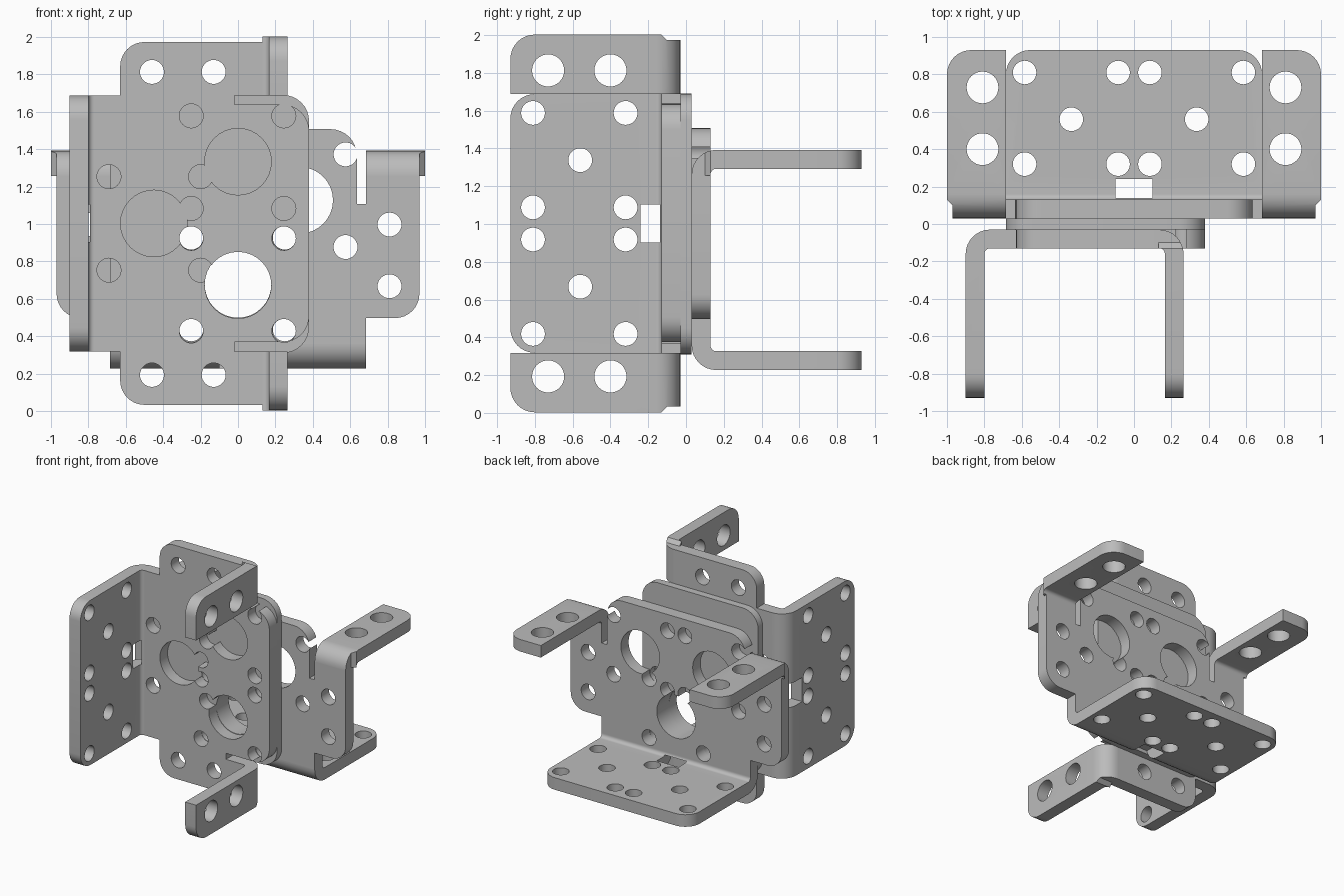
import bpy, bmesh, math
from mathutils import Matrix, Vector

old = bpy.data.objects.get("Cube")
if old:
    bpy.data.objects.remove(old, do_unlink=True)

# Single flat colour
steel = bpy.data.materials.new("plain grey metal")
steel.use_nodes = True
GREY = (0.5, 0.5, 0.5, 1)
steel.diffuse_color = GREY
steel.node_tree.nodes["Principled BSDF"].inputs["Base Color"].default_value = GREY


def rounded(corners, steps=8):
    """Outline from (a, b) or (a, b, radius) corners; rounded ones are right angles."""
    out = []
    for i, c in enumerate(corners):
        p = Vector(c[:2])
        if len(c) == 2:
            out.append(p)
            continue
        r = c[2]
        d1 = (Vector(corners[i - 1][:2]) - p).normalized()
        d2 = (Vector(corners[(i + 1) % len(corners)][:2]) - p).normalized()
        centre = p + r * (d1 + d2)
        for k in range(steps + 1):
            t = k / steps * math.pi / 2
            out.append(centre - r * (d2 * math.cos(t) + d1 * math.sin(t)))
    return out


def circle(a, b, r, n=32):
    return [Vector((a + r * math.cos(2 * math.pi * k / n),
                    b + r * math.sin(2 * math.pi * k / n))) for k in range(n)]


# Local frame: u runs away from the flange, v across, w out of the plate
PLACE = {"u": lambda a, b, h: (h, a, b),
         "v": lambda a, b, h: (a, h, b),
         "w": lambda a, b, h: (a, b, h)}


def prism(name, outlines, axis, lo, hi):
    bm = bmesh.new()
    for pts in outlines:
        low = [bm.verts.new(PLACE[axis](p[0], p[1], lo)) for p in pts]
        top = [bm.verts.new(PLACE[axis](p[0], p[1], hi)) for p in pts]
        bm.faces.new(low)
        bm.faces.new(top)
        for i in range(len(pts)):
            j = (i + 1) % len(pts)
            bm.faces.new((low[i], low[j], top[j], top[i]))
    bmesh.ops.recalc_face_normals(bm, faces=bm.faces)
    me = bpy.data.meshes.new(name)
    bm.to_mesh(me)
    bm.free()
    me.materials.append(steel)
    ob = bpy.data.objects.new(name, me)
    bpy.context.collection.objects.link(ob)
    return ob


def carve(ob, *steps):
    """Apply boolean steps (operation, helper), then drop the helpers."""
    for operation, helper in steps:
        helper.hide_render = True
        mod = ob.modifiers.new("cut", 'BOOLEAN')
        mod.operation = operation
        mod.solver = 'EXACT'
        mod.object = helper
    bpy.context.view_layer.update()
    graph = bpy.context.evaluated_depsgraph_get()
    me = bpy.data.meshes.new_from_object(ob.evaluated_get(graph))
    ob.modifiers.clear()
    ob.data = me
    for _, helper in steps:
        bpy.data.objects.remove(helper, do_unlink=True)
    return ob


def both(points):
    return [(a, s * b) for a, b in points for s in (1, -1)]


T, DEPTH, HALF = 0.1, 0.9, 0.685     # sheet thickness, flange depth, half width
SMALL, MEDIUM, LARGE = 0.063, 0.085, 0.178
BEND = 0.135
TAB_U = 1.165                        # outer face of the tabs

# Plate with side ears, relief slits and holes
side = [(BEND, HALF), (0.27, HALF), (0.27, 0.97, 0.13), (TAB_U - BEND, 0.97),
        (TAB_U - BEND, HALF), (0.88, HALF), (0.88, 0.635), (1.28, 0.635, 0.14)]
mirrored = [(c[0], -c[1], *c[2:]) for c in reversed(side)]
plate = prism("bracket_plate", [rounded(side + mirrored)], "w", 0, T)
small_holes = both([(0.65, 0.575), (1.145, 0.575), (0.21, 0.25), (0.7, 0.25),
                    (1.145, 0.08), (0.65, 0.08), (0.44, 0.81), (0.77, 0.81)])
large_holes = [(0.45, 0)] + both([(0.9, 0.33)])
carve(plate,
      ('DIFFERENCE', prism("c1", [circle(*p, 0.064) for p in small_holes], "w", -1, 1)),
      ('DIFFERENCE', prism("c2", [circle(*p, LARGE) for p in large_holes], "w", -1, 1)))

# Bent sheet section shared by the flange and the tabs
section = rounded([(BEND, 0), (0, 0, 0.13), (0, 1), (T, 1), (T, T, 0.03), (BEND, T)])

# Wide flange with rounded free corners, holes and a relief notch
flange = prism("bracket_flange", [section], "v", -1, 1)
outline = rounded([(-HALF, -0.1), (HALF, -0.1), (HALF, DEPTH, 0.13), (-HALF, DEPTH, 0.13)])
rows = [(s * v, w) for s in (1, -1)
        for v, w in ((0.585, 0.78), (0.585, 0.29), (0.335, 0.53), (0.085, 0.78), (0.085, 0.29))]
notch = [(-0.1, -0.1), (0.1, -0.1), (0.1, 0.21), (-0.1, 0.21)]
carve(flange,
      ('INTERSECT', prism("c1", [outline], "u", -1, 1)),
      ('DIFFERENCE', prism("c2", [circle(*p, SMALL) for p in rows], "u", -1, 1)),
      ('DIFFERENCE', prism("c3", [notch], "u", -0.2, 0.11)))

# Two narrow tabs bent from the ears
parts = [plate, flange]
tab_section = [(TAB_U - p.x, p.y) for p in section]
tab_outline = rounded([(HALF, -0.1), (0.97, -0.1), (0.97, 0.07), (1, 0.1),
                       (1, DEPTH, 0.13), (HALF, DEPTH)])
for s, label in ((1, "upper"), (-1, "lower")):
    tab = prism("bracket_tab_" + label, [tab_section], "v", -1.2, 1.2)
    shape = [(s * p.x, p.y) for p in tab_outline]
    holes = [circle(s * 0.81, w, MEDIUM) for w in (0.37, 0.7)]
    carve(tab,
          ('INTERSECT', prism("c1", [shape], "u", 0.5, 1.5)),
          ('DIFFERENCE', prism("c2", holes, "u", 0.5, 1.5)))
    parts.append(tab)

# Spacer plate between the brackets
spacer = prism("spacer_plate", [rounded([(-0.685, 0.31, 0.14), (0.38, 0.31, 0.14),
                                         (0.38, 1.69, 0.14), (-0.685, 1.69, 0.14)])],
               "v", -0.03, 0.03)
bolt_holes = [(x, z) for x in (-0.25, 0.247) for z in (0.43, 0.925)]
cuts = [circle(*p, SMALL) for p in bolt_holes] + [circle(0, 0.677, LARGE)]
carve(spacer, ('DIFFERENCE', prism("c1", cuts, "v", -1, 1)))

# Front bracket opens to the front; its twin is turned a quarter and opens to the back
front = Matrix(((1, 0, 0, -0.9), (0, 0, -1, -0.03), (0, 1, 0, 1.003), (0, 0, 0, 1)))
back = Matrix(((0, 1, 0, 0), (0, 0, 1, 0.03), (1, 0, 0, 0.227), (0, 0, 0, 1)))
everything = [spacer]
for ob in parts:
    twin = ob.copy()
    twin.data = ob.data.copy()
    bpy.context.collection.objects.link(twin)
    base = ob.name
    ob.name, twin.name = "front_" + base, "back_" + base
    ob.matrix_world, twin.matrix_world = front, back
    everything += [ob, twin]

bpy.ops.object.select_all(action='DESELECT')
for ob in everything:
    ob.select_set(True)
bpy.context.view_layer.objects.active = spacer
bpy.ops.object.shade_smooth_by_angle(angle=math.radians(30))
